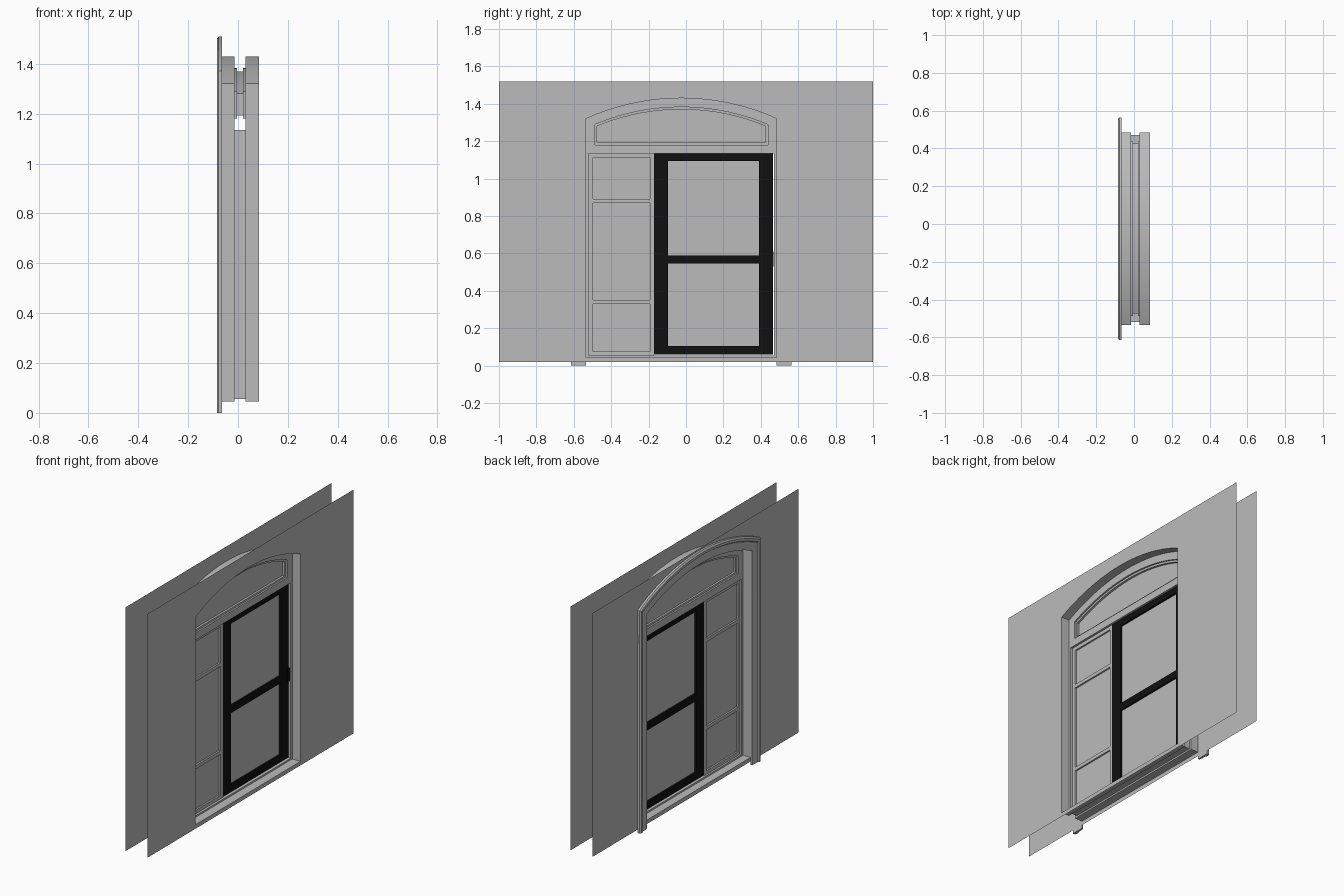
import bpy, bmesh, math

cube = bpy.data.objects.get("Cube")
if cube:
    bpy.data.objects.remove(cube, do_unlink=True)


def material(name, value):
    m = bpy.data.materials.new(name)
    m.use_nodes = True
    colour = (value, value, value, 1)
    m.diffuse_color = colour
    m.node_tree.nodes["Principled BSDF"].inputs["Base Color"].default_value = colour
    return m


GREY = material("plain grey", 0.5)
BLACK = material("black frame", 0.005)

# Main dimensions of the arched opening
MID, HALF, SPRING, PEAK, SILL = -0.025, 0.51, 1.32, 1.43, 0.045
RISE = PEAK - SPRING
RADIUS = (HALF ** 2 + RISE ** 2) / (2 * RISE)
WALL_OUT, WALL_IN = -0.065, 0.085
FRAME_OUT, FRAME_IN = -0.015, 0.03


def arch(offset, bottom, steps=32):
    """Arched outline in (y, z), offset outwards from the opening."""
    r, w = RADIUS + offset, HALF + offset
    a = math.asin(w / r)
    pts = [(MID - w, bottom)]
    for i in range(steps + 1):
        t = -a + 2 * a * i / steps
        pts.append((MID + r * math.sin(t), PEAK - RADIUS + r * math.cos(t)))
    return pts + [(MID + w, bottom)]


def rect(y0, y1, z0, z1):
    return [(y0, z0), (y0, z1), (y1, z1), (y1, z0)]


def finish(name, bm, mat, smooth=False):
    bmesh.ops.recalc_face_normals(bm, faces=bm.faces)
    me = bpy.data.meshes.new(name)
    bm.to_mesh(me)
    bm.free()
    me.materials.append(mat)
    ob = bpy.data.objects.new(name, me)
    bpy.context.collection.objects.link(ob)
    if smooth:
        bpy.ops.object.select_all(action='DESELECT')
        ob.select_set(True)
        bpy.context.view_layer.objects.active = ob
        bpy.ops.object.shade_smooth_by_angle(angle=math.radians(25))
    return ob


def sheet(name, x, outer, holes=(), mat=GREY):
    """Thin flat sheet with holes."""
    bm = bmesh.new()
    edges = []
    for loop in [outer, *holes]:
        vs = [bm.verts.new((x, y, z)) for y, z in loop]
        edges += [bm.edges.new((vs[i - 1], vs[i])) for i in range(len(vs))]
    bmesh.ops.triangle_fill(bm, use_beauty=True, edges=edges, normal=(1, 0, 0))
    return finish(name, bm, mat)


def loft(name, sections, closed_path=True, closed_profile=False):
    """Skin a list of (x, outline) sections."""
    bm = bmesh.new()
    rows = [[bm.verts.new((x, y, z)) for y, z in o] for x, o in sections]
    n = len(rows[0])
    for k in range(len(rows) if closed_profile else len(rows) - 1):
        a, b = rows[k], rows[(k + 1) % len(rows)]
        for i in range(n if closed_path else n - 1):
            j = (i + 1) % n
            bm.faces.new((a[i], a[j], b[j], b[i]))
    if closed_profile and not closed_path:
        bm.faces.new([r[0] for r in rows])
        bm.faces.new([r[-1] for r in rows])
    return finish(name, bm, GREY, smooth=True)


def bars(name, boxes, x0, x1, mat):
    """Several rectangular bars joined in one object: (y0, y1, z0, z1)."""
    bm = bmesh.new()
    for y0, y1, z0, z1 in boxes:
        vs = bmesh.ops.create_cube(bm, size=1)["verts"]
        for v in vs:
            v.co.x = x1 if v.co.x > 0 else x0
            v.co.y = y1 if v.co.y > 0 else y0
            v.co.z = z1 if v.co.z > 0 else z0
    return finish(name, bm, mat)


opening = arch(0, SILL)
doorway = rect(-0.52, 0.47, 0.055, 1.135)
fan_outer = arch(-0.0475, 1.18)
fan_inner = arch(-0.06, 1.192)

# Two wall skins with the arched opening, and the reveals behind them
for side, wall_x, frame_x in (("outer", WALL_OUT, FRAME_OUT),
                              ("inner", WALL_IN, FRAME_IN)):
    sheet(side + "_wall", wall_x, rect(-1, 1, 0.02, 1.52), [opening])
    loft(side + "_reveal", [(wall_x, opening), (frame_x, opening)])
    sheet(side + "_frame_face", frame_x, opening, [doorway, fan_outer])

# Door lining and stepped fanlight lining
loft("doorway_lining", [(FRAME_OUT, doorway), (FRAME_IN, doorway)])
loft("fanlight_lining", [(FRAME_OUT, fan_outer), (-0.005, fan_outer), (-0.005, fan_inner),
                         (0.02, fan_inner), (0.02, fan_outer), (FRAME_IN, fan_outer)])
sheet("fanlight_pane", 0.007, fan_inner)

# Moulded casing round the outer side, open at the floor
profile = [(0, WALL_OUT), (0, -0.074), (0.02, -0.078), (0.05, -0.078),
           (0.055, -0.085), (0.07, -0.085), (0.08, -0.078), (0.08, WALL_OUT)]
loft("casing", [(x, arch(d, 0)) for d, x in profile],
     closed_path=False, closed_profile=True)

# Fixed side panel with two cross rails
y0, y1, z0, z1, t = -0.52, -0.17, 0.055, 1.135, 0.022
rails = [(y0, y1, z - t / 2, z + t / 2) for z in (0.34, 0.88)]
bars("side_panel_frame",
     [(y0, y0 + t, z0, z1), (y1 - t, y1, z0, z1),
      (y0, y1, z0, z0 + t), (y0, y1, z1 - t, z1)] + rails, -0.004, 0.016, GREY)
sheet("side_panel_pane", 0.006, rect(y0, y1, z0, z1))

# Black door leaf with two panes and a small handle
y0, y1, z0 = -0.17, 0.465, 0.06
stile = 0.075
bars("door_frame",
     [(y0, y0 + stile, z0, z1), (y1 - stile, y1, z0, z1)] +
     [(y0 + stile, y1 - stile, a, b)
      for a, b in ((z0, 0.105), (0.545, 0.59), (1.095, z1))], -0.004, 0.018, BLACK)
sheet("door_pane", 0.007, rect(y0 + stile, y1 - stile, 0.105, 1.095))
bars("door_handle", [(0.445, 0.469, 0.53, 0.61)], -0.009, 0.024, BLACK)

# Small flat plate beside the casing
sheet("wall_plate", -0.069, rect(0.54, 0.7, 1.165, 1.225))
